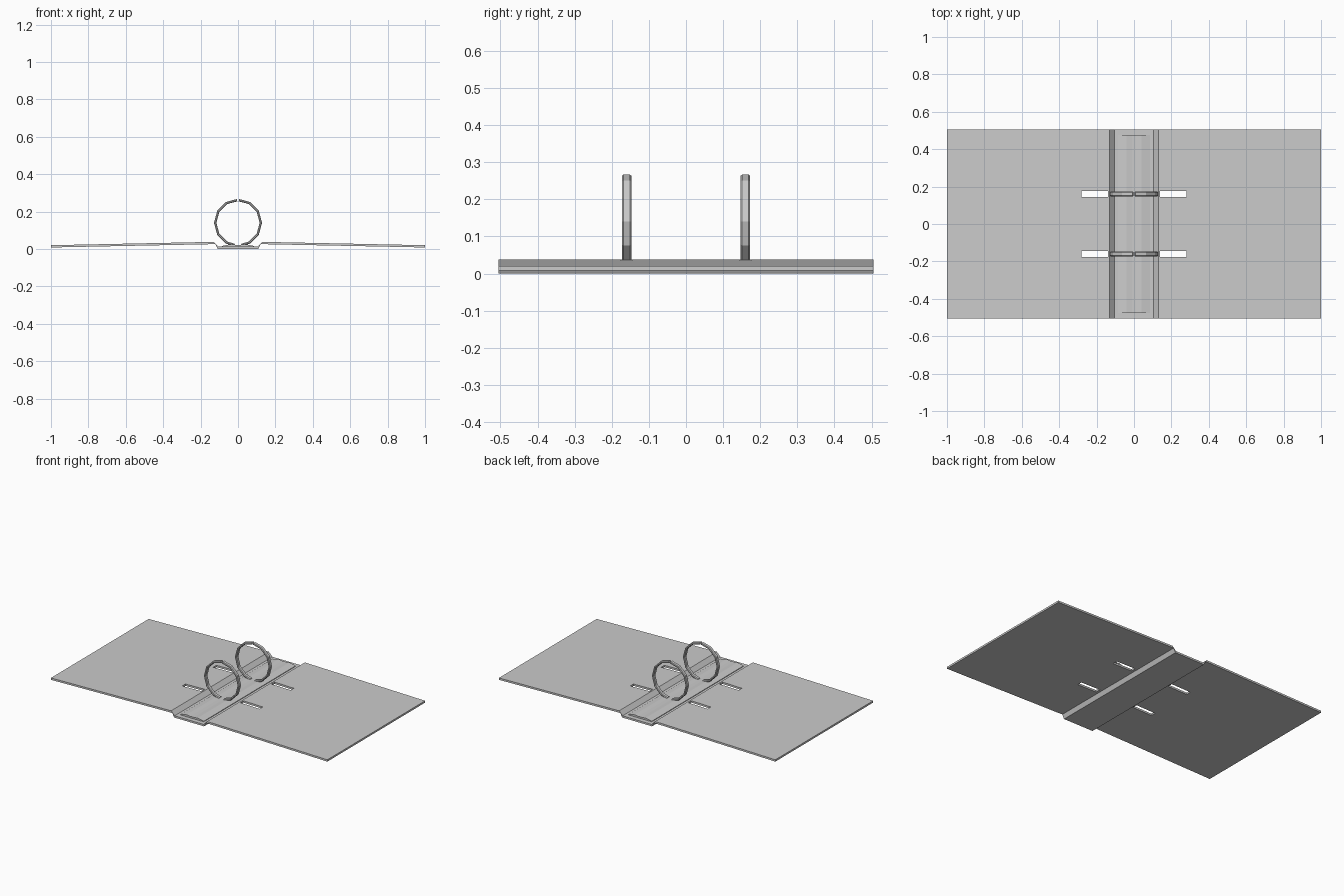
import bpy, bmesh, math
from mathutils import Vector

if "Cube" in bpy.data.objects:
    bpy.data.objects.remove(bpy.data.objects["Cube"])


def mesh_object(name, bm):
    bmesh.ops.recalc_face_normals(bm, faces=bm.faces)
    me = bpy.data.meshes.new(name)
    bm.to_mesh(me)
    bm.free()
    ob = bpy.data.objects.new(name, me)
    bpy.context.collection.objects.link(ob)
    return ob


def extrude_profile(name, pts, y0, y1):
    """Closed (x, z) outline extruded along y."""
    bm = bmesh.new()
    face = bm.faces.new([bm.verts.new((x, y0, z)) for x, z in pts])
    ext = bmesh.ops.extrude_face_region(bm, geom=[face])
    verts = [g for g in ext["geom"] if isinstance(g, bmesh.types.BMVert)]
    bmesh.ops.translate(bm, verts=verts, vec=(0, y1 - y0, 0))
    return mesh_object(name, bm)


def mirrored(half):
    return [(-x, z) for x, z in reversed(half)] + half


def sweep(name, path, y, hw, hr):
    """Chamfered flat bar swept along an (x, z) path."""
    c = hr * 0.6
    sec = [(-hw, -hr + c), (-hw + c, -hr), (hw - c, -hr), (hw, -hr + c),
           (hw, hr - c), (hw - c, hr), (-hw + c, hr), (-hw, hr - c)]
    bm = bmesh.new()
    loops = []
    P = [Vector(p) for p in path]
    for i, p in enumerate(P):
        d = (P[min(i + 1, len(P) - 1)] - P[max(i - 1, 0)]).normalized()
        n = Vector((-d.y, d.x))
        loops.append([bm.verts.new((p.x + n.x * b, y + a, p.y + n.y * b)) for a, b in sec])
    for A, B in zip(loops, loops[1:]):
        for k in range(8):
            j = (k + 1) % 8
            bm.faces.new((A[k], A[j], B[j], B[k]))
    bm.faces.new(loops[0])
    bm.faces.new(loops[-1])
    return mesh_object(name, bm)


# folded cover: two boards and a sunken spine
top = [(0.105, 0.012), (0.13, 0.038), (1.0, 0.020)]
bottom = [(1.0, 0.008), (0.122, 0.026), (0.11, 0.003), (0.108, 0.0)]
outline = mirrored(top) + bottom + [(-x, z) for x, z in reversed(bottom)]
cover = extrude_profile("cover", outline, -0.505, 0.505)

# ring slots cut through both boards
bm = bmesh.new()
for sx in (-1, 1):
    for sy in (-1, 1):
        box = bmesh.ops.create_cube(bm, size=1)["verts"]
        bmesh.ops.scale(bm, verts=box, vec=(0.14, 0.033, 0.3))
        bmesh.ops.translate(bm, verts=box, vec=(sx * 0.21, sy * 0.16, 0.03))
cutter = mesh_object("slot_cutter", bm)
cutter.hide_render = True
cutter.hide_viewport = True
cut = cover.modifiers.new("slots", "BOOLEAN")
cut.object = cutter
cut.operation = "DIFFERENCE"
cut.solver = "EXACT"

# low arched metal plate that carries the rings
plate = mirrored([(0.012, 0.022), (0.04, 0.025), (0.085, 0.016), (0.085, 0.011)])
extrude_profile("ring_plate", plate, -0.475, 0.475)

# two rings, each made of two facing halves with a small gap on top
R, CZ = 0.122, 0.14
for label, y in (("front", -0.16), ("back", 0.16)):
    for side, s in (("left", -1), ("right", 1)):
        path = [(s * 0.005, CZ + R - 0.001)]
        for a in range(60, -61, -30):
            t = math.radians(a)
            path.append((s * R * math.cos(t), CZ + R * math.sin(t)))
        path.append((s * 0.018, 0.021))
        sweep(f"{label}_ring_{side}", path, y, 0.0125, 0.0065)
